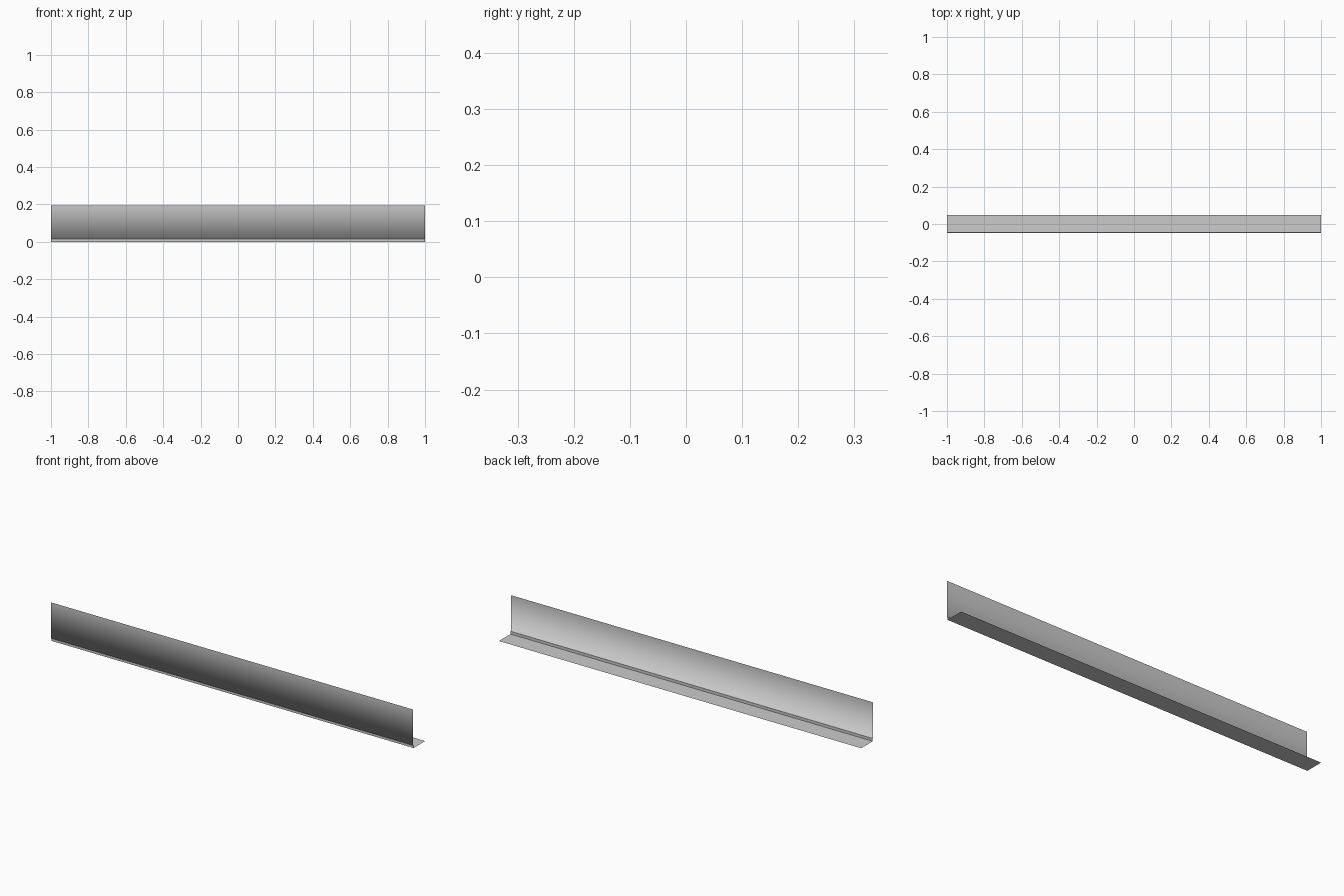
import bpy

if "Cube" in bpy.data.objects:
    bpy.data.objects.remove(bpy.data.objects["Cube"])

# Angle trim: a thin open sheet swept along x from a small (y, z) profile
profile = [
    (-0.047, 0.193),   # top of upright
    (-0.047, 0.014),   # foot of upright
    (-0.044, 0.014),   # tiny fold
    (-0.044, 0.0),     # corner
    (0.047, 0.0),      # free edge of flange
]
verts = [(x, y, z) for y, z in profile for x in (-1.0, 1.0)]
faces = [(2 * i, 2 * i + 2, 2 * i + 3, 2 * i + 1) for i in range(len(profile) - 1)]

mesh = bpy.data.meshes.new("angle_trim")
mesh.from_pydata(verts, [], faces)
obj = bpy.data.objects.new("angle_trim", mesh)
bpy.context.collection.objects.link(obj)

# Smooth shading over the upright's fold, sharp at the fold's inner edge and the corner
for poly in mesh.polygons:
    poly.use_smooth = True
sharp = {(4, 5), (6, 7)}
for edge in mesh.edges:
    edge.use_edge_sharp = tuple(sorted(edge.vertices)) in sharp
mesh.update()
